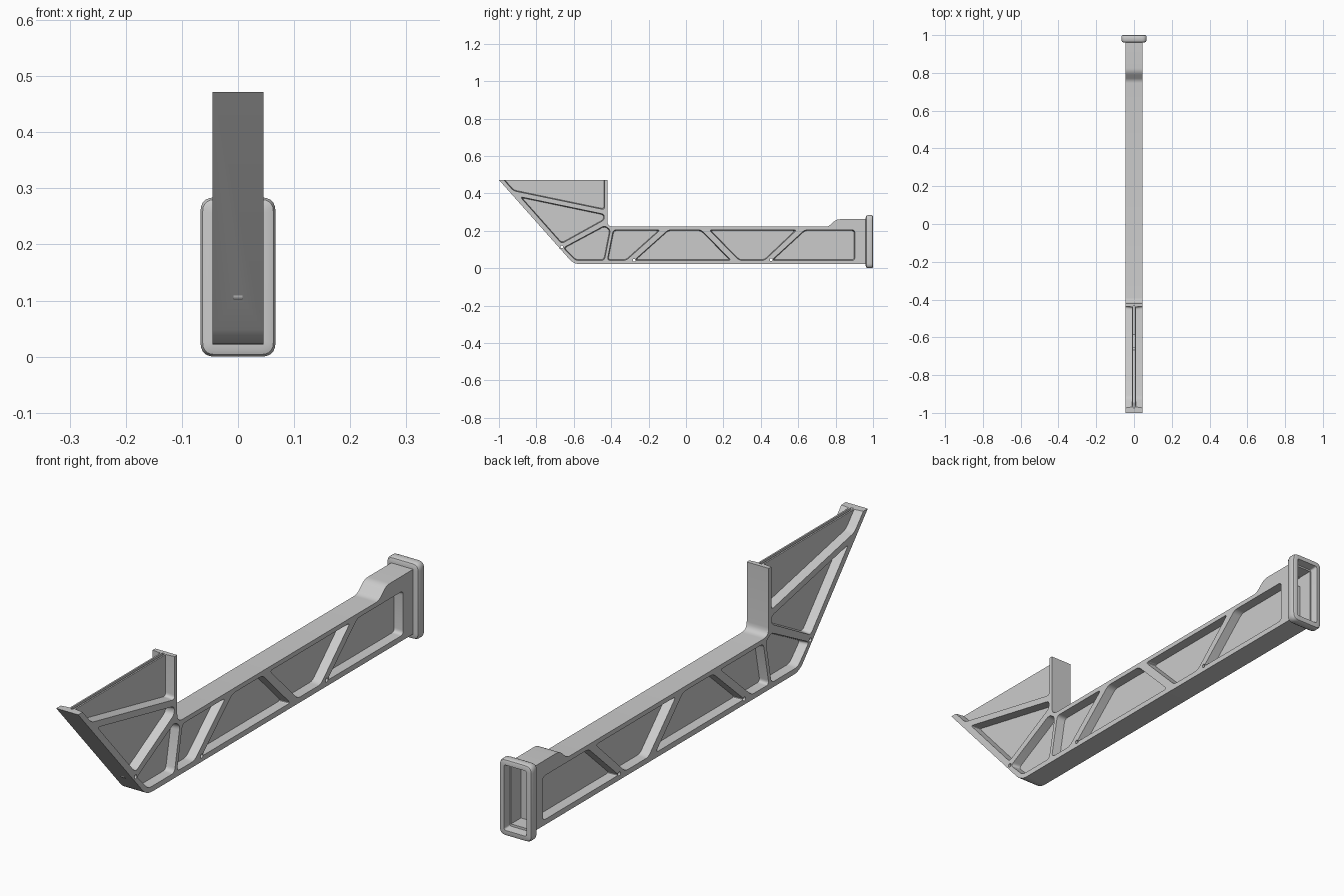
import bpy, bmesh
from mathutils import Vector

if "Cube" in bpy.data.objects:
    bpy.data.objects.remove(bpy.data.objects["Cube"])


def rounded(pts, cuts, steps=5):
    """Polygon with each corner rounded, cut back by the given distance."""
    out, n = [], len(pts)
    for i, p in enumerate(pts):
        p = Vector(p)
        a, b = Vector(pts[i - 1]) - p, Vector(pts[(i + 1) % n]) - p
        t = cuts[i] if isinstance(cuts, (list, tuple)) else cuts
        if t == 0:
            out.append(p)
            continue
        s = p + a.normalized() * min(t, a.length * 0.45)
        e = p + b.normalized() * min(t, b.length * 0.45)
        for k in range(steps + 1):
            u = k / steps
            out.append(s * (1 - u) ** 2 + p * 2 * u * (1 - u) + e * u * u)
    return out


def inset(pts, d):
    """Move every side of a polygon inward by d."""
    v, n = [Vector(p) for p in pts], len(pts)
    area = sum(v[i - 1].cross(v[i]) for i in range(n))
    sgn = 1 if area > 0 else -1
    out = []
    for i in range(n):
        a = (v[i] - v[i - 1]).normalized()
        b = (v[(i + 1) % n] - v[i]).normalized()
        na, nb = Vector((-a.y, a.x)) * sgn, Vector((-b.y, b.x)) * sgn
        out.append(v[i] + (na + nb) * d / (1 + na.dot(nb)))
    return out


def loft(name, rings, closed=False):
    """Skin matching rings; cap the ends or join last ring to first."""
    bm = bmesh.new()
    vs = [[bm.verts.new(p) for p in r] for r in rings]
    n = len(vs[0])
    for j in range(len(vs) - (0 if closed else 1)):
        r, s = vs[j], vs[(j + 1) % len(vs)]
        for i in range(n):
            k = (i + 1) % n
            bm.faces.new((r[i], r[k], s[k], s[i]))
    if not closed:
        bm.faces.new(vs[0])
        bm.faces.new(vs[-1])
    bmesh.ops.recalc_face_normals(bm, faces=bm.faces)
    me = bpy.data.meshes.new(name)
    bm.to_mesh(me)
    bm.free()
    ob = bpy.data.objects.new(name, me)
    bpy.context.collection.objects.link(ob)
    return ob


def prism(name, loop0, x0, loop1, x1):
    return loft(name, [[(x0, *p) for p in loop0], [(x1, *p) for p in loop1]])


def box(name, hx, y0, y1, z0, z1):
    q = [(y0, z0), (y1, z0), (y1, z1), (y0, z1)]
    return prism(name, q, -hx, q, hx)


def disc(name, y, z, r, hx):
    c = rounded([(y - r, z - r), (y + r, z - r), (y + r, z + r), (y - r, z + r)], r, 4)
    return prism(name, c, -hx, c, hx)


def boolean(target, other, op='DIFFERENCE'):
    m = target.modifiers.new("cut", 'BOOLEAN')
    m.operation, m.object, m.solver = op, other, 'EXACT'
    bpy.context.view_layer.objects.active = target
    bpy.ops.object.modifier_apply(modifier=m.name)
    bpy.data.objects.remove(other)


W = 0.045

# Arm body: outline of the raised front bracket, long beam and rear step
outline = [(-1, 0.472), (-0.60, 0.022), (0.97, 0.022), (0.97, 0.262),
           (0.805, 0.262), (0.76, 0.222), (-0.42, 0.222), (-0.42, 0.472)]
loop = rounded(outline, [0, 0.035, 0, 0, 0.02, 0.015, 0.03, 0])
arm = prism("arm_body", loop, -W, loop, W)

# Narrow slot between the two web plates, open at the top of the bracket
slot = [(-1.019, 0.522), (-0.585, 0.036), (0.93, 0.036), (0.93, 0.21),
        (-0.435, 0.21), (-0.435, 0.522)]
boolean(arm, prism("slot_cutter", slot, -0.005, slot, 0.005))

# Rear socket cavity, reaching forward above the last pocket
boolean(arm, box("socket_cutter", 0.038, 0.912, 1.1, 0.034, 0.252))
boolean(arm, box("step_cutter", 0.038, 0.81, 0.93, 0.213, 0.25))

# Truss pockets on both sides, with slight draft
pockets = [
    [(-1.017, 0.522), (-0.922, 0.415), (-0.436, 0.314), (-0.436, 0.522)],
    [(-0.885, 0.381), (-0.665, 0.133), (-0.438, 0.259), (-0.438, 0.288)],
    [(-0.655, 0.109), (-0.59, 0.043), (-0.437, 0.043), (-0.405, 0.205), (-0.435, 0.227)],
    [(-0.42, 0.043), (-0.32, 0.043), (-0.14, 0.204), (-0.388, 0.204)],
    [(-0.275, 0.043), (0.24, 0.043), (0.08, 0.204), (-0.095, 0.204)],
    [(0.285, 0.043), (0.42, 0.043), (0.59, 0.204), (0.125, 0.204)],
    [(0.46, 0.043), (0.902, 0.043), (0.902, 0.204), (0.635, 0.204)],
]
for p in pockets:
    for side in (-1, 1):
        top = rounded(inset(p, -0.002), 0.016)
        floor = rounded(inset(p, 0.003), 0.016)
        boolean(arm, prism("pocket_cutter", top, side * 0.055, floor, side * 0.011))

# Bolt bosses bridging the slot, and their through holes
for y, z in ((-0.664, 0.114), (-0.277, 0.043), (0.455, 0.045)):
    boolean(arm, disc("boss", y, z, 0.014, 0.008), 'UNION')
    boolean(arm, disc("hole_cutter", y, z, 0.007, 0.1))


# Rear collar: rounded hollow frame
def frame(hx, z0, z1, y, r):
    c = rounded([(-hx, z0), (hx, z0), (hx, z1), (-hx, z1)], r)
    return [(p.x, y, p.y) for p in c]


def rim(d, y):
    return frame(0.067 - d, d, 0.284 - d, y, 0.026 - d)


collar = loft("rear_collar", [
    rim(0.012, 0.961), rim(0.004, 0.964), rim(0, 0.972), rim(0, 0.992),
    rim(0.003, 0.998), rim(0.008, 1.0),
    frame(0.046, 0.021, 0.263, 1.0, 0.008), frame(0.041, 0.027, 0.257, 0.961, 0.006),
], closed=True)

# Smooth shading with sharp edges kept
for ob in (arm, collar):
    bpy.ops.object.select_all(action='DESELECT')
    ob.select_set(True)
    bpy.context.view_layer.objects.active = ob
    bpy.ops.object.shade_smooth_by_angle(angle=0.55)
